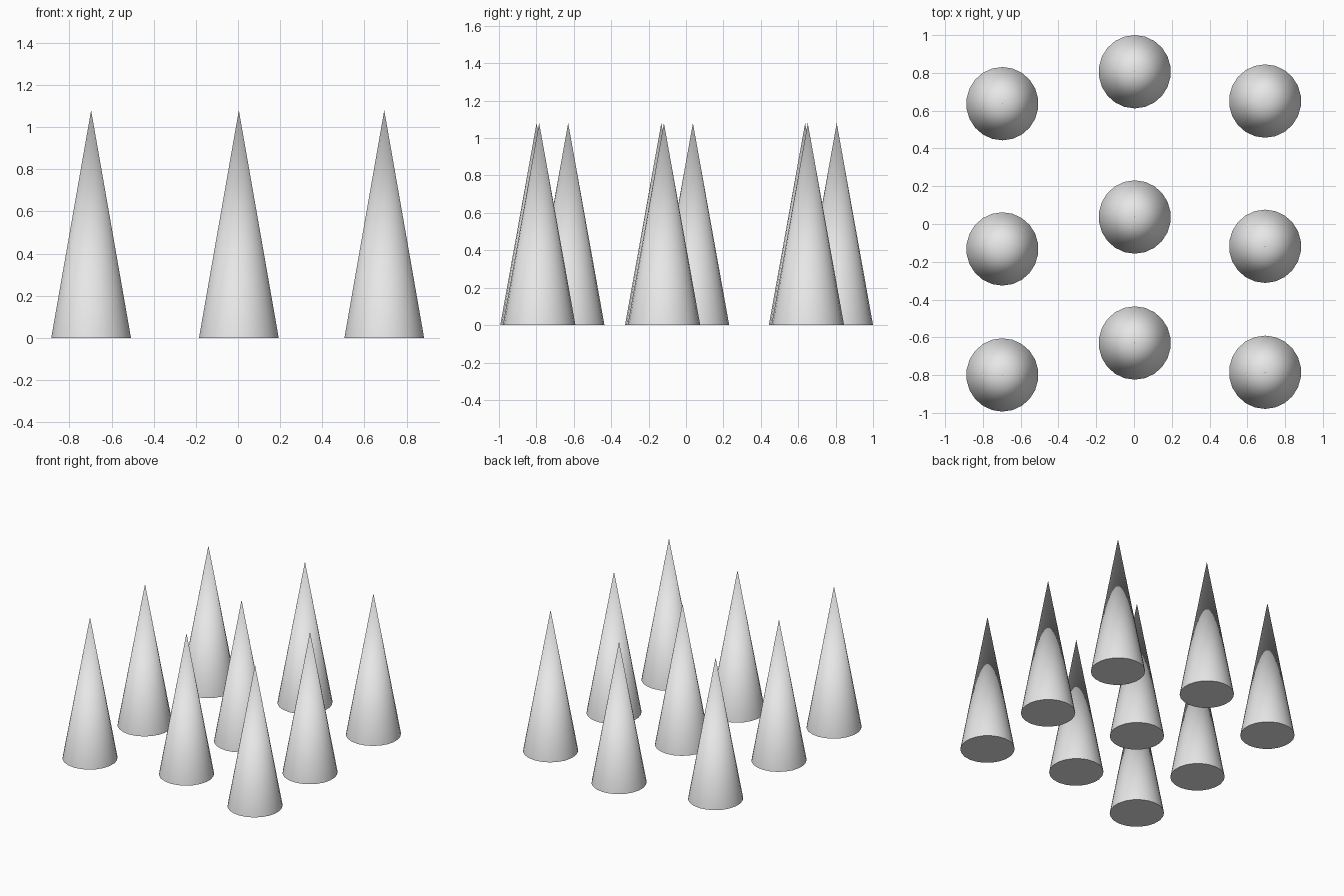
import bpy
import math

cube = bpy.data.objects.get("Cube")
if cube:
    bpy.data.objects.remove(cube, do_unlink=True)

HEIGHT = 1.08
RADIUS = 0.194

# Plain grey shared by every cone
grey = bpy.data.materials.new("grey")
grey.use_nodes = True
colour = (0.8, 0.8, 0.8, 1)
grey.diffuse_color = colour
grey.node_tree.nodes["Principled BSDF"].inputs["Base Color"].default_value = colour


def add_cone(name, x, y):
    bpy.ops.mesh.primitive_cone_add(vertices=22, radius1=RADIUS, radius2=0,
                                    depth=HEIGHT, location=(x, y, HEIGHT / 2))
    cone = bpy.context.object
    cone.name = name
    cone.scale.x = 0.985
    bpy.ops.object.transform_apply(location=False, rotation=False, scale=True)
    cone.data.materials.append(grey)
    bpy.ops.object.shade_smooth_by_angle(angle=math.radians(40))


# Three columns, each shifted along y, crossed with three rows
columns = {"right": (-0.697, -0.169), "middle": (0.004, 0.0), "left": (0.694, -0.155)}
rows = {"back": 0.806, "centre": 0.037, "front": -0.63}

for side, (x, shift) in columns.items():
    for row, y in rows.items():
        add_cone(f"{row}_{side}_cone", x, y + shift)
